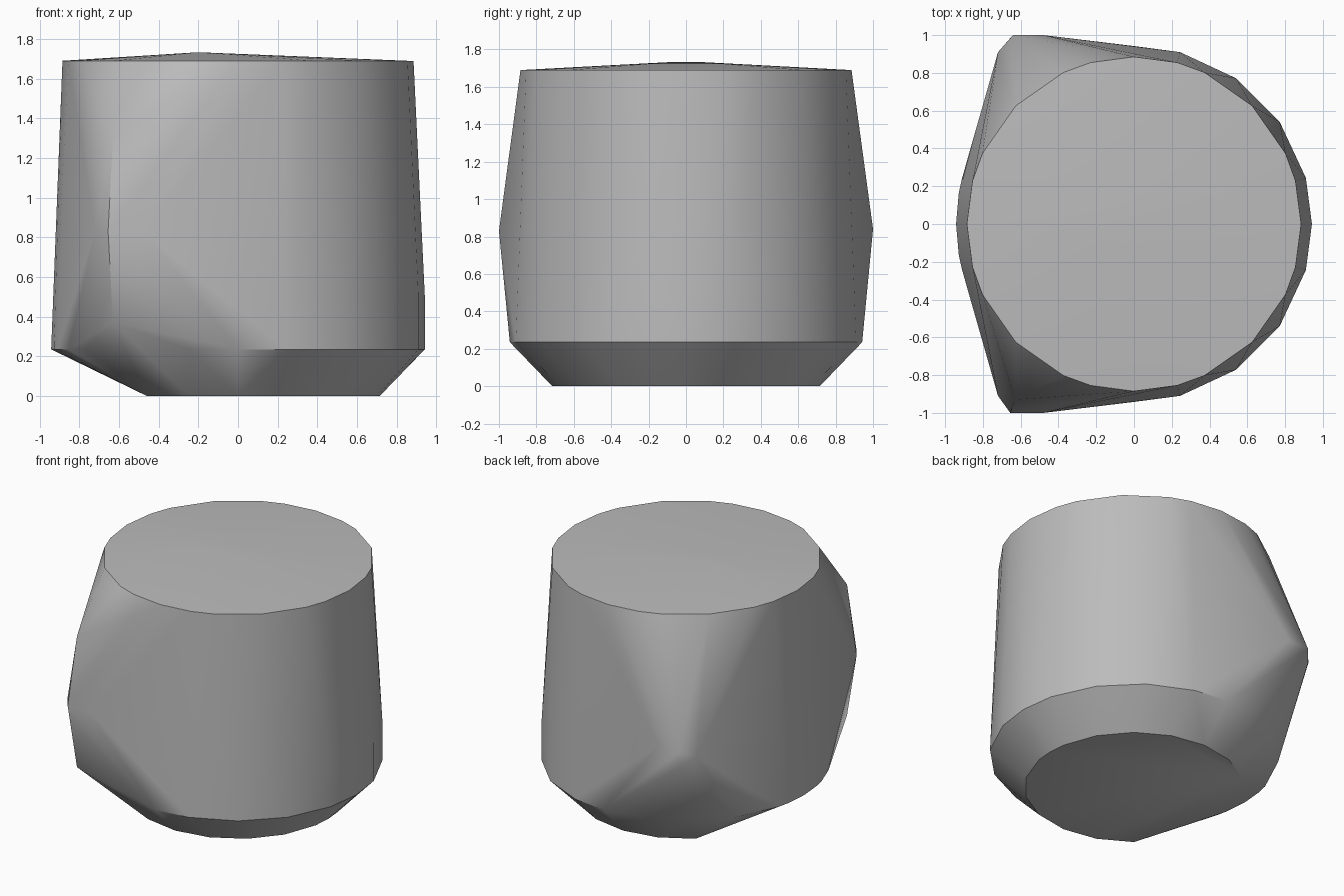
import bpy, bmesh
from math import radians, cos, sin

cube = bpy.data.objects.get("Cube")
if cube:
    bpy.data.objects.remove(cube, do_unlink=True)


def ring(radius, z, angles):
    return [(radius * cos(radians(a)), radius * sin(radians(a)), z) for a in angles]


# Stacked rings of the rounded body
points = ring(0.885, 1.69, [q + a for q in range(0, 360, 90) for a in (0, 15, 25, 45, 65, 75)])
points += ring(0.942, 0.235, [q + a for q in range(0, 360, 90) for a in (0, 15, 35, 55, 75)])
points += ring(0.942, 0.235, (170, 190, 205))
points += ring(0.942, 0.5, (-15, 0, 15, 35))
points += ring(0.715, 0, range(-130, 131, 20)) + ring(0.715, 0, (-90, 0, 90))

# Slightly raised lid
points += [(-0.2, y, 1.733) for y in (-0.08, 0.08)]

# Front bulge: a tall bowed ridge
points += [(-0.63, -0.93, 1.31), (-0.655, -1, 0.83), (-0.63, -0.93, 0.37),
           (-0.48, -1, 0.83), (-0.72, -0.91, 0.83)]

# Back bulge: a short blunt point
points += [(-0.64, 1, 0.84), (-0.65, 0.99, 0.74), (-0.48, 1, 0.84), (-0.72, 0.91, 0.8)]

# Wrap everything in one convex shell
bm = bmesh.new()
for p in points:
    bm.verts.new(p)
bmesh.ops.remove_doubles(bm, verts=bm.verts[:], dist=0.001)
hull = bmesh.ops.convex_hull(bm, input=bm.verts[:], use_existing_faces=False)
loose = [v for v in bm.verts if not v.link_faces]
bmesh.ops.delete(bm, geom=loose, context='VERTS')
bmesh.ops.dissolve_limit(bm, angle_limit=radians(0.5), verts=bm.verts[:], edges=bm.edges[:])
bmesh.ops.recalc_face_normals(bm, faces=bm.faces[:])
mesh = bpy.data.meshes.new("body_shell")
bm.to_mesh(mesh)
bm.free()

body = bpy.data.objects.new("body_shell", mesh)
bpy.context.collection.objects.link(body)

# Plain grey finish
grey = bpy.data.materials.new("plain_grey")
grey.use_nodes = True
color = (0.5, 0.5, 0.5, 1)
grey.diffuse_color = color
grey.node_tree.nodes["Principled BSDF"].inputs["Base Color"].default_value = color
mesh.materials.append(grey)

# Smooth sides with crisp rims
bpy.ops.object.select_all(action='DESELECT')
body.select_set(True)
bpy.context.view_layer.objects.active = body
bpy.ops.object.shade_smooth_by_angle(angle=radians(30))
